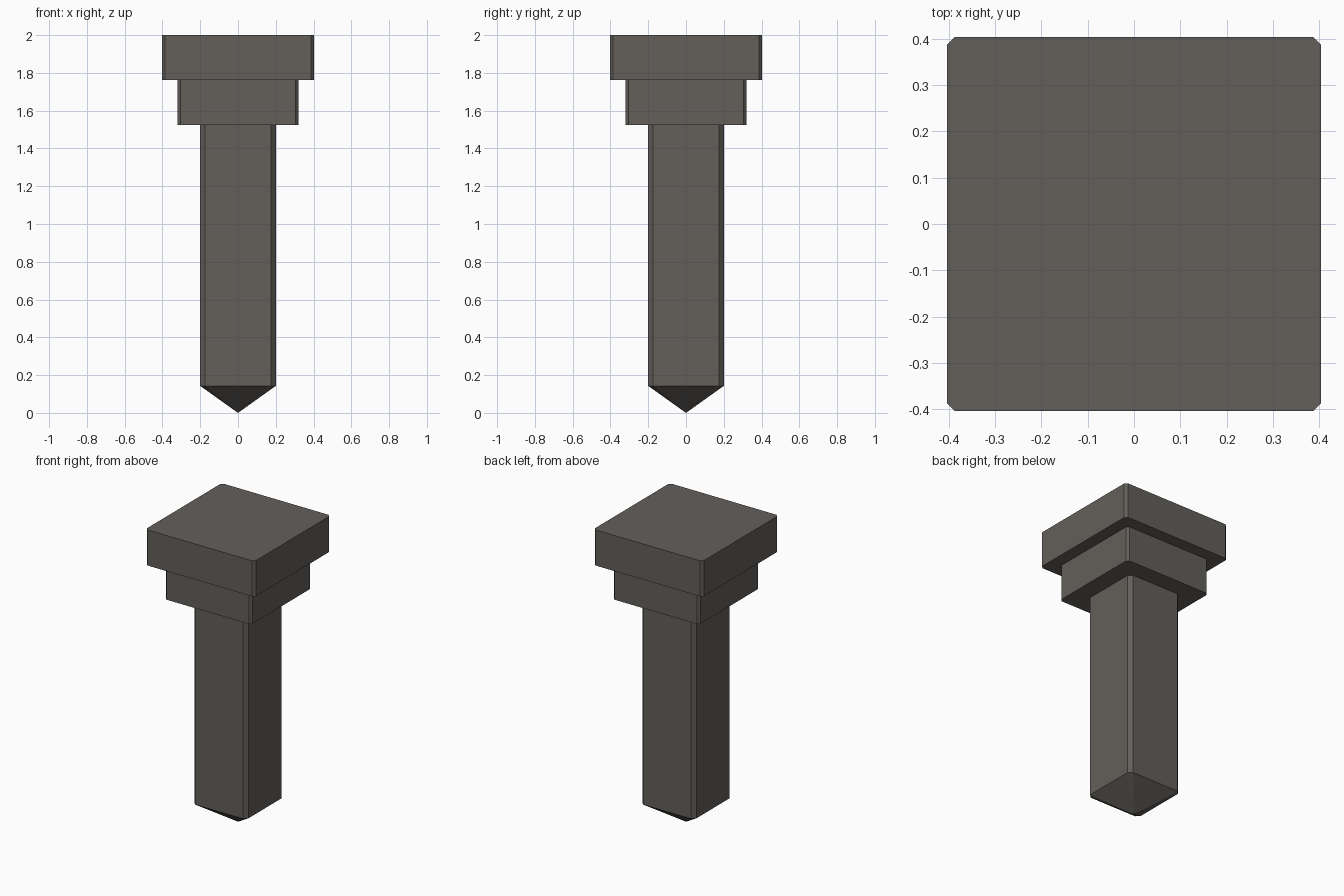
import bpy
import bmesh

cube = bpy.data.objects.get("Cube")
if cube:
    bpy.data.objects.remove(cube, do_unlink=True)

# Single dark stone colour
stone = bpy.data.materials.new("dark_stone")
stone.use_nodes = True
colour = (0.125, 0.115, 0.104, 1.0)
stone.diffuse_color = colour
bsdf = next(n for n in stone.node_tree.nodes if n.type == "BSDF_PRINCIPLED")
bsdf.inputs["Base Color"].default_value = colour
bsdf.inputs["Roughness"].default_value = 0.9


def chamfered_square(half, cut):
    """Corner points of a square with clipped corners, counter-clockwise."""
    k = half - cut
    return [(half, -k), (half, k), (k, half), (-k, half),
            (-half, k), (-half, -k), (-k, -half), (k, -half)]


def make_block(name, half, cut, bottom, top, tip=None):
    """Upright chamfered block; with tip set, its base tapers to a point."""
    bm = bmesh.new()
    outline = chamfered_square(half, cut)
    low = [bm.verts.new((x, y, bottom)) for x, y in outline]
    high = [bm.verts.new((x, y, top)) for x, y in outline]
    bm.faces.new(high)
    apex = bm.verts.new((0, 0, tip)) if tip is not None else None
    if apex is None:
        bm.faces.new(low[::-1])
    for i in range(len(outline)):
        j = (i + 1) % len(outline)
        bm.faces.new((low[i], low[j], high[j], high[i]))
        if apex:
            bm.faces.new((low[j], low[i], apex))
    bmesh.ops.recalc_face_normals(bm, faces=bm.faces)
    mesh = bpy.data.meshes.new(name)
    bm.to_mesh(mesh)
    bm.free()
    mesh.materials.append(stone)
    obj = bpy.data.objects.new(name, mesh)
    bpy.context.collection.objects.link(obj)
    return obj


# Stepped head over a pointed square shaft
make_block("head", 0.403, 0.016, 1.762, 2.0)
make_block("collar", 0.32, 0.016, 1.524, 1.762)
make_block("pointed_shaft", 0.2, 0.024, 0.143, 1.524, tip=0.0)
